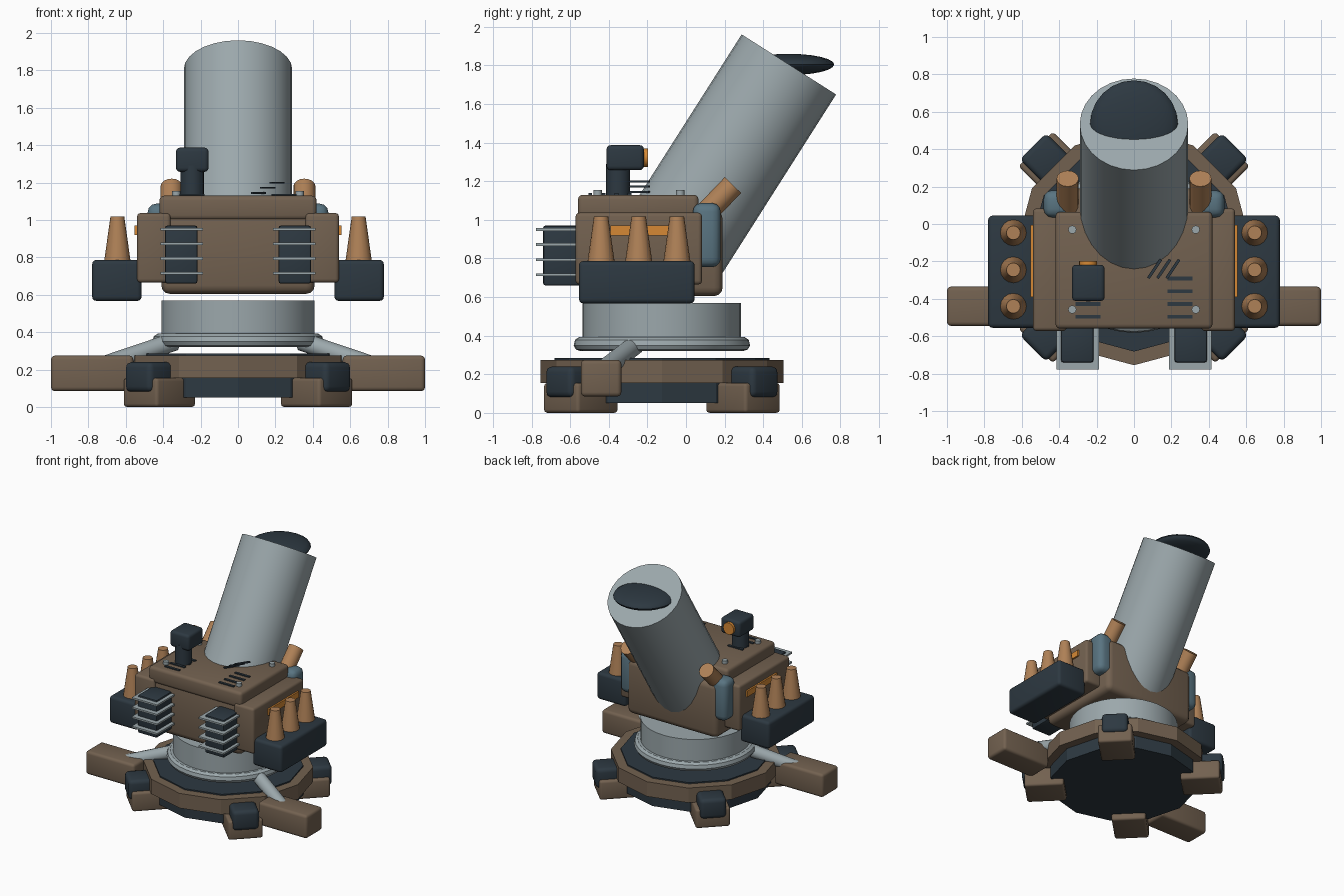
import bpy, bmesh, math
from mathutils import Vector, Matrix

if "Cube" in bpy.data.objects:
    bpy.data.objects.remove(bpy.data.objects["Cube"])


def mat(name, rgb):
    m = bpy.data.materials.new(name)
    m.diffuse_color = (*rgb, 1)
    m.use_nodes = True
    m.node_tree.nodes["Principled BSDF"].inputs["Base Color"].default_value = m.diffuse_color
    return m


BROWN = mat("brown_paint", (0.17, 0.12, 0.08))
GREY = mat("grey_metal", (0.33, 0.39, 0.41))
DARK = mat("dark_metal", (0.026, 0.04, 0.053))
BRASS = mat("brass", (0.43, 0.22, 0.095))
BLUE = mat("blue_metal", (0.10, 0.175, 0.22))
AMBER = mat("amber", (0.67, 0.25, 0.035))
CY = -0.125  # y of the turntable axis


def finish(bm, name, material, smooth=True):
    bmesh.ops.recalc_face_normals(bm, faces=bm.faces)
    me = bpy.data.meshes.new(name)
    bm.to_mesh(me)
    bm.free()
    ob = bpy.data.objects.new(name, me)
    bpy.context.collection.objects.link(ob)
    me.materials.append(material)
    if smooth:
        bpy.ops.object.select_all(action='DESELECT')
        ob.select_set(True)
        bpy.context.view_layer.objects.active = ob
        bpy.ops.object.shade_smooth_by_angle(angle=math.radians(35))
    return ob


def box(name, material, x, y, z, bevel=0.0, rot=0.0, pivot=(0, 0, 0), segs=3):
    """Box from (min, max) ranges, optionally bevelled and turned about z at a pivot."""
    bm = bmesh.new()
    bmesh.ops.create_cube(bm, size=1)
    for v in bm.verts:
        v.co = [(r[0] + r[1]) / 2 + c * (r[1] - r[0]) for r, c in zip((x, y, z), v.co)]
    if bevel:
        bmesh.ops.bevel(bm, geom=bm.edges[:], offset=bevel, segments=segs,
                        profile=0.5, affect='EDGES')
    m = Matrix.Translation(pivot) @ Matrix.Rotation(rot, 4, 'Z')
    bmesh.ops.transform(bm, matrix=m, verts=bm.verts)
    return finish(bm, name, material, bool(bevel))


def rod(name, material, a, b, r1, r2=None, sides=24, smooth=True):
    """Cylinder or cone from point a to point b."""
    a, b = Vector(a), Vector(b)
    bm = bmesh.new()
    m = Matrix.Translation((a + b) / 2) @ (b - a).to_track_quat('Z', 'Y').to_matrix().to_4x4()
    bmesh.ops.create_cone(bm, cap_ends=True, segments=sides, radius1=r1,
                          radius2=r1 if r2 is None else r2, depth=(b - a).length, matrix=m)
    return finish(bm, name, material, smooth)


def lathe(name, material, profile, centre, sides):
    bm = bmesh.new()
    vs = [bm.verts.new((r, 0, z)) for r, z in profile]
    es = [bm.edges.new(p) for p in zip(vs, vs[1:])]
    bmesh.ops.spin(bm, geom=vs + es, cent=(0, 0, 0), axis=(0, 0, 1),
                   angle=math.tau, steps=sides, use_duplicate=False)
    bmesh.ops.remove_doubles(bm, verts=bm.verts, dist=1e-4)
    bmesh.ops.translate(bm, vec=centre, verts=bm.verts)
    return finish(bm, name, material)


def mx(s, a, b):
    """x range on side s."""
    return (a, b) if s > 0 else (-b, -a)


# Twelve-sided base plates
for name, material, r, z0, z1 in (("base_underside", DARK, 0.56, 0.05, 0.16),
                                  ("base_plate", BROWN, 0.63, 0.155, 0.275),
                                  ("base_top_plate", DARK, 0.557, 0.27, 0.285)):
    rod(name, material, (0, CY, z0), (0, CY, z1), r, sides=12, smooth=False)

# Four diagonal feet with dark clamps
for i in range(4):
    ang = math.radians(45 + 90 * i)
    box(f"foot_{i}", BROWN, (0.444, 0.744), (-0.13, 0.13), (0, 0.155), 0.018, ang, (0, CY, 0))
    box(f"foot_clamp_{i}", DARK, (0.575, 0.765), (-0.1, 0.1), (0.08, 0.24), 0.03, ang, (0, CY, 0))

# Turntable drum with rounded flange
lathe("turntable", GREY, [(0, .32), (.42, .32), (.445, .328), (.457, .35), (.45, .378),
                          (.43, .392), (.41, .392), (.41, .57), (0, .57)], (0, CY, 0), 40)

# Main body and lid
box("main_body", BROWN, (-0.41, 0.41), (-0.55, 0.19), (0.605, 1.05), 0.045)
box("body_lid", BROWN, (-0.42, 0.42), (-0.56, 0.065), (1.0, 1.13), 0.025)

# Tilted barrel with lens dome at the muzzle
tip = Vector((0, 0.533, 1.805))
axis = Vector((0, 0.537, 0.844))
rod("barrel", GREY, tip - axis * 1.2, tip, 0.29, sides=28)
bm = bmesh.new()
bmesh.ops.create_uvsphere(bm, u_segments=24, v_segments=12, radius=1,
                          matrix=Matrix.Translation(tip) @ Matrix.Diagonal((0.235, 0.235, 0.055, 1)))
finish(bm, "muzzle_disc", DARK)

# Parts repeated on both sides
for s, tag in ((1, "right"), (-1, "left")):
    # Outrigger block and its strut
    box(f"outrigger_{tag}", BROWN, mx(s, 0.56, 1.0), (-0.545, -0.335), (0.085, 0.275), 0.022)
    rod(f"outrigger_strut_{tag}", GREY, (s * 0.34, -0.265, 0.35), (s * 0.74, -0.44, 0.215),
        0.05, sides=16)
    # Side armour, light strip, launcher pod and its cones
    box(f"side_armour_{tag}", BROWN, mx(s, 0.36, 0.54), (-0.572, 0.083), (0.665, 1.037), 0.02)
    box(f"light_strip_{tag}", AMBER, mx(s, 0.53, 0.553), (-0.39, -0.005), (0.92, 0.97))
    box(f"side_pod_{tag}", DARK, mx(s, 0.515, 0.78), (-0.555, 0.045), (0.567, 0.787), 0.024)
    for k, y in enumerate((-0.44, -0.245, -0.047)):
        rod(f"pod_cone_{tag}_{k}", BRASS, (s * 0.645, y, 0.77), (s * 0.645, y, 1.018),
            0.072, 0.037, 16)
    # Rear cover and angled exhaust
    box(f"rear_cover_{tag}", BLUE, mx(s, 0.34, 0.483), (0.035, 0.18), (0.755, 1.087), 0.045)
    rod(f"exhaust_{tag}", BRASS, (s * 0.355, 0.06, 0.99), (s * 0.355, 0.243, 1.18), 0.059, sides=16)
    # Radiator with four fins
    box(f"radiator_{tag}", DARK, mx(s, 0.217, 0.39), (-0.74, -0.53), (0.66, 0.97), 0.012, segs=2)
    for k in range(4):
        z = 0.716 + 0.078 * k
        box(f"radiator_fin_{tag}_{k}", GREY, mx(s, 0.187, 0.415), (-0.778, -0.545),
            (z - 0.007, z + 0.007))
        # Lid vent slats
        y = -0.292 - 0.068 * k
        box(f"lid_slat_{tag}_{k}", DARK, mx(s, 0.178, 0.312), (y - 0.01, y + 0.01), (1.12, 1.138))
    # Lid bolts
    for k, y in enumerate((-0.03, -0.457)):
        rod(f"lid_bolt_{tag}_{k}", GREY, (s * 0.33, y, 1.12), (s * 0.33, y, 1.155), 0.022, sides=12)

# Stepped diagonal slats beside the barrel
for k in range(3):
    z = 1.145 + 0.027 * k
    box(f"diagonal_slat_{k}", DARK, (-0.06, 0.06), (-0.008, 0.008), (z - 0.005, z + 0.005),
        rot=math.radians(56), pivot=(0.11 + 0.049 * k, -0.24, 0))

# Sight on the lid
rod("sight_post", DARK, (-0.245, -0.352, 1.11), (-0.245, -0.352, 1.29), 0.063, sides=20)
box("sight_head", DARK, (-0.332, -0.157), (-0.412, -0.218), (1.257, 1.387), 0.022)
rod("sight_lens", AMBER, (-0.245, -0.24, 1.322), (-0.245, -0.198, 1.322), 0.048, sides=20)
